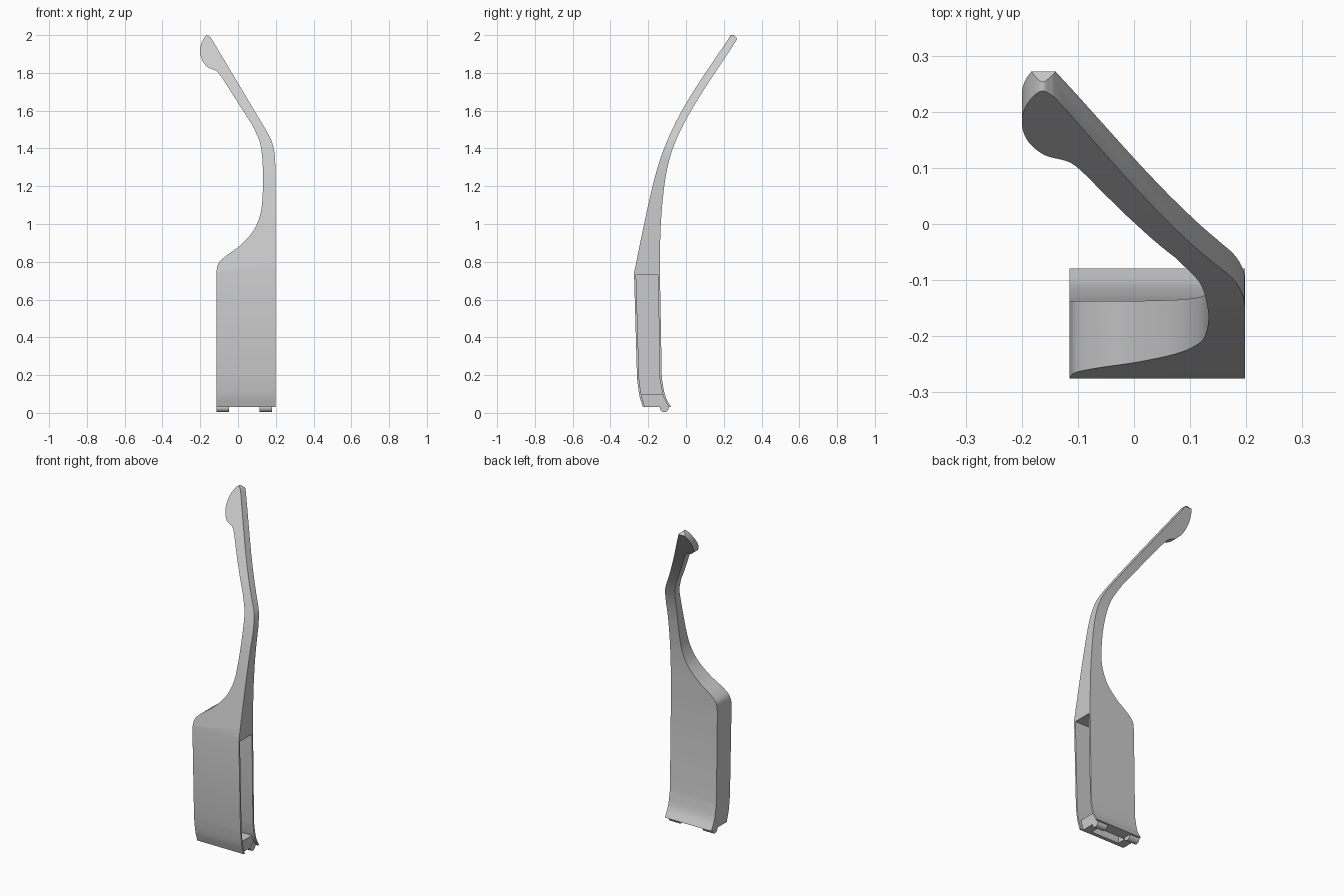
import bpy, bmesh, math
from mathutils import Vector

cube = bpy.data.objects.get("Cube")
if cube:
    bpy.data.objects.remove(cube, do_unlink=True)

grey = bpy.data.materials.new("light grey")
grey.use_nodes = True
colour = (0.6, 0.6, 0.6, 1)
grey.diffuse_color = colour
grey.node_tree.nodes["Principled BSDF"].inputs["Base Color"].default_value = colour


def spline(points, steps=6):
    """Smooth curve through the given 2D points."""
    p = [Vector(q) for q in points]
    p = [2 * p[0] - p[1]] + p + [2 * p[-1] - p[-2]]
    out = []
    for a, b, c, d in zip(p, p[1:], p[2:], p[3:]):
        # Knot spacing follows chord length, so long spans do not bulge
        m1 = ((c - b).normalized() + (b - a).normalized()) / 2
        m2 = ((d - c).normalized() + (c - b).normalized()) / 2
        length = (c - b).length
        for i in range(steps):
            t = i / steps
            out.append((2*t**3 - 3*t**2 + 1) * b + (t**3 - 2*t**2 + t) * length * m1
                       + (3*t**2 - 2*t**3) * c + (t**3 - t**2) * length * m2)
    return out + [p[-2]]


def prism(name, outline, axis, low, high):
    """Extrude an outline, given as (x or y, z), along the x or y axis."""
    bm = bmesh.new()
    place = (lambda q, d: (d, q[0], q[1])) if axis == "x" else (lambda q, d: (q[0], d, q[1]))
    face = bm.faces.new([bm.verts.new(place(q, low)) for q in outline])
    grown = bmesh.ops.extrude_face_region(bm, geom=[face])["geom"]
    shift = place((0, 0), high - low)
    bmesh.ops.translate(bm, vec=shift, verts=[v for v in grown if isinstance(v, bmesh.types.BMVert)])
    bmesh.ops.recalc_face_normals(bm, faces=bm.faces)
    mesh = bpy.data.meshes.new(name)
    bm.to_mesh(mesh)
    bm.free()
    mesh.materials.append(grey)
    obj = bpy.data.objects.new(name, mesh)
    bpy.context.collection.objects.link(obj)
    return obj


def box(name, x, y, z):
    return prism(name, [(y[0], z[0]), (y[1], z[0]), (y[1], z[1]), (y[0], z[1])], "x", *x)


def boolean(target, other, operation):
    """Apply a boolean and discard the cutter."""
    mod = target.modifiers.new(operation, "BOOLEAN")
    mod.operation, mod.object, mod.solver = operation, other, "EXACT"
    bpy.context.view_layer.objects.active = target
    bpy.ops.object.modifier_apply(modifier=mod.name)
    bpy.data.objects.remove(other, do_unlink=True)


def smooth(obj):
    bpy.ops.object.select_all(action="DESELECT")
    obj.select_set(True)
    bpy.context.view_layer.objects.active = obj
    bpy.ops.object.shade_smooth_by_angle(angle=math.radians(30))


# Side profile: front and back walls of the case, then the curved arm
front_wall = spline([(-0.228, 0.03), (-0.246, 0.09), (-0.259, 0.18)]) + [Vector((-0.275, 0.74))]
back_wall = spline([(-0.079, 0.03), (-0.108, 0.085), (-0.128, 0.18)]) + [Vector((-0.138, 0.74))]
front_arm = spline([(-0.275, 0.74), (-0.2, 1.1), (-0.153, 1.29), (-0.108, 1.42), (-0.022, 1.6), (0.244, 2.01)])
back_arm = spline([(-0.138, 0.74), (-0.135, 0.96), (-0.123, 1.13), (-0.1, 1.29),
                   (-0.066, 1.41), (0.01, 1.57), (0.272, 1.98)])
side = front_wall + front_arm[1:] + (back_wall + back_arm[1:])[::-1]

# Front profile: body, shoulder, bent arm and rounded tip
right_edge = spline([(0.198, 1.3), (0.194, 1.37), (0.178, 1.44), (0.147, 1.5)])
tip = spline([(-0.143, 1.985), (-0.163, 2.0), (-0.187, 1.972), (-0.2, 1.92), (-0.19, 1.868),
              (-0.16, 1.83), (-0.114, 1.81), (-0.085, 1.775)])
inner_edge = spline([(0.075, 1.525), (0.115, 1.435), (0.129, 1.34), (0.129, 1.13), (0.118, 1.05),
                     (0.082, 0.965), (0.01, 0.885), (-0.077, 0.82), (-0.106, 0.787), (-0.115, 0.74)])
face = [(-0.115, 0), (0.198, 0)] + right_edge + tip + inner_edge

body = prism("body_and_arm", side, "x", -0.5, 0.5)
boolean(body, prism("face_cutter", face, "y", -1, 1), "INTERSECT")

# Hollow case, open on one side and at the bottom
WALL = 0.011
low_front = [Vector((-0.224, 0.01))] + front_wall[:-1]
low_back = [Vector((-0.072, 0.01))] + back_wall[:-1]
inner = [(p.x + WALL, p.y) for p in low_front] + [(-0.264, 0.73), (-0.148, 0.73)]
inner += [(p.x - WALL, p.y) for p in low_back[::-1]]
boolean(body, prism("cavity_cutter", inner, "x", -0.103, 0.4), "DIFFERENCE")
smooth(body)

# Base frame set inside the case
base_front = [p for p in front_wall if p.y < 0.1]
base_back = [p for p in back_wall if p.y < 0.1]
outline = [(p.x + WALL, p.y) for p in base_front] + [(-0.238, 0.1), (-0.124, 0.1)]
outline += [(p.x - WALL, p.y) for p in base_back[::-1]]
base = prism("base_frame", outline, "x", -0.104, 0.18)
boolean(base, box("slot_cutter", (-0.06, 0.13), (-0.205, -0.15), (-0.1, 0.3)), "DIFFERENCE")

# Hinge knuckles under the base
ring = [(-0.115 + 0.024 * math.cos(a * math.tau / 32), 0.028 + 0.024 * math.sin(a * math.tau / 32))
        for a in range(32)]
for side_name, low in (("right", -0.115), ("left", 0.113)):
    smooth(prism(f"{side_name}_hinge_knuckle", ring, "x", low, low + 0.068))
